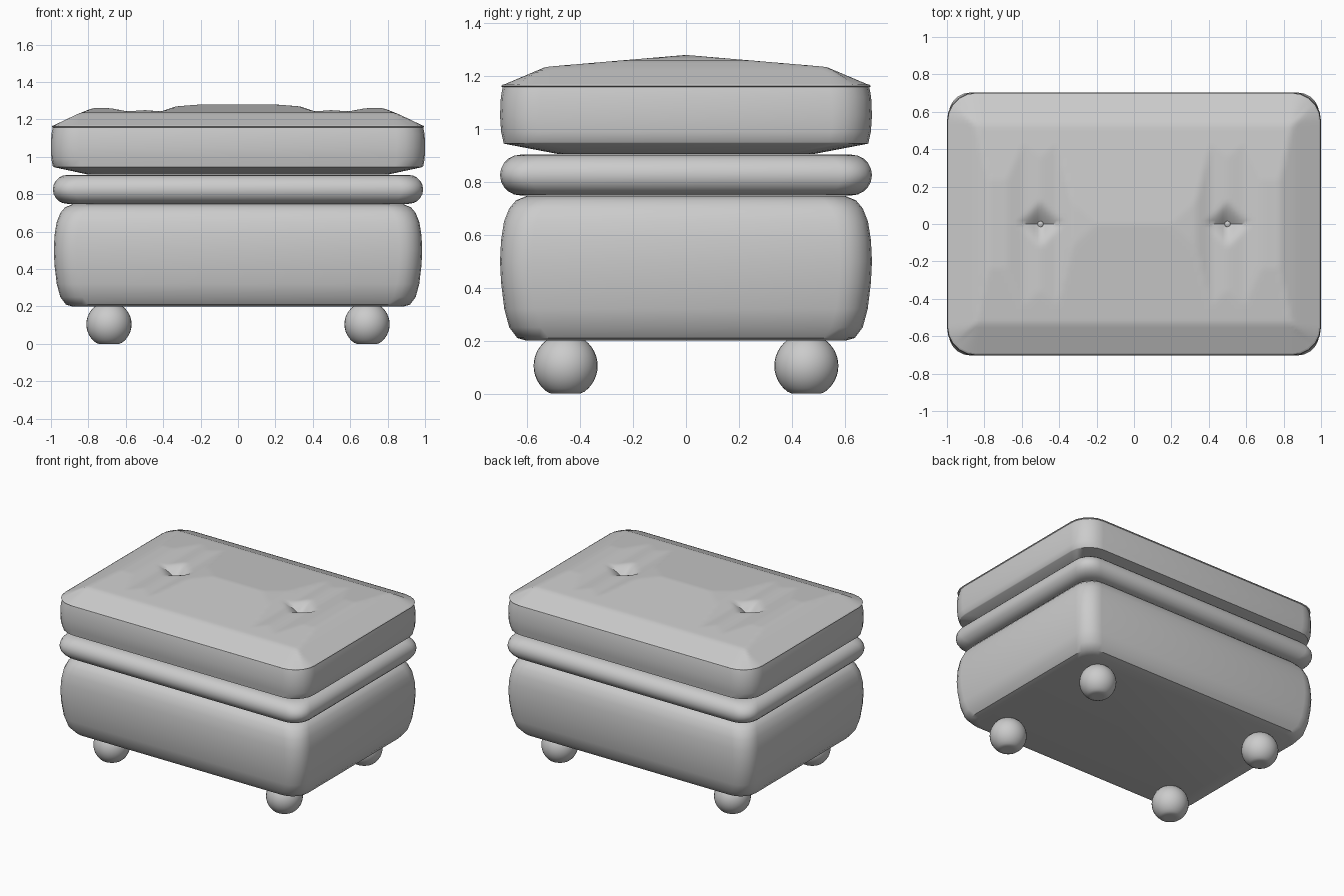
import bpy, bmesh, math
from mathutils import Vector

if "Cube" in bpy.data.objects:
    bpy.data.objects.remove(bpy.data.objects["Cube"])

grey = bpy.data.materials.new("grey_upholstery")
grey.use_nodes = True
colour = (0.6, 0.6, 0.6, 1)
grey.diffuse_color = colour
grey.node_tree.nodes["Principled BSDF"].inputs["Base Color"].default_value = colour


def finish(bm, name, angle=35):
    bmesh.ops.recalc_face_normals(bm, faces=bm.faces)
    mesh = bpy.data.meshes.new(name)
    bm.to_mesh(mesh)
    bm.free()
    mesh.materials.append(grey)
    obj = bpy.data.objects.new(name, mesh)
    bpy.context.collection.objects.link(obj)
    bpy.ops.object.select_all(action='DESELECT')
    obj.select_set(True)
    bpy.context.view_layer.objects.active = obj
    bpy.ops.object.shade_smooth_by_angle(angle=math.radians(angle))
    return obj


def loft(bm, rings, radius, steps=5, top=True):
    """Stack rounded rectangles given as (z, inset) from the largest outline."""
    loops = []
    for z, hx, hy in rings:
        loop = []
        for k, (sx, sy) in enumerate([(1, 1), (-1, 1), (-1, -1), (1, -1)]):
            for i in range(steps + 1):
                a = math.pi / 2 * (k + i / steps)
                loop.append(bm.verts.new((sx * (hx - radius) + radius * math.cos(a),
                                          sy * (hy - radius) + radius * math.sin(a), z)))
        loops.append(loop)
    for a, b in zip(loops, loops[1:]):
        for i in range(len(a)):
            j = (i + 1) % len(a)
            bm.faces.new((a[i], a[j], b[j], b[i]))
    bm.faces.new(loops[0][::-1])
    if top:
        bm.faces.new(loops[-1])


def lerp_table(table, t):
    for (a, va), (b, vb) in zip(table, table[1:]):
        if t <= b:
            return va + (vb - va) * (t - a) / (b - a)
    return table[-1][1]


# Padded base
bm = bmesh.new()
profile = [(0.2, 0.1), (0.21, 0.065), (0.25, 0.035), (0.32, 0.016), (0.42, 0.004),
           (0.5, 0), (0.58, 0.004), (0.65, 0.015), (0.7, 0.035), (0.73, 0.06), (0.747, 0.1)]
loft(bm, [(z, 0.985 - d, 0.703 - d) for z, d in profile], 0.12)
finish(bm, "base")

# Rounded band between base and cushion
bm = bmesh.new()
band = []
for i in range(11):
    a = math.pi * (i / 10 - 0.5)
    d = 0.077 * (1 - math.cos(a))
    band.append((0.826 + 0.077 * math.sin(a), 0.99 - d, 0.703 - d))
loft(bm, band, 0.115)
finish(bm, "middle_band")

# Cushion sides and underside
bm = bmesh.new()
loft(bm, [(0.905, 0.8, 0.48), (0.945, 0.985, 0.69), (0.95, 0.99, 0.69),
          (0.99, 0.998, 0.699), (1.05, 1.0, 0.703), (1.12, 0.998, 0.7),
          (1.158, 0.99, 0.693), (1.162, 0.997, 0.7), (1.168, 0.99, 0.693)],
     0.15, top=False)
finish(bm, "cushion_side")

# Cushion top: domed, with a shallow dip and a button tuft on each half
along_x = [(0, 1.28), (0.2, 1.28), (0.33, 1.27), (0.41, 1.243), (0.5, 1.25), (0.59, 1.243),
           (0.68, 1.26), (0.78, 1.26), (0.86, 1.228), (0.99, 1.166)]
along_y = [(0, 1.28), (0.53, 1.235), (0.693, 1.166)]
HX, HY, R = 0.99, 0.693, 0.15


def top_height(x, y):
    z = min(lerp_table(along_x, abs(x)), lerp_table(along_y, abs(y)))
    reach = abs(abs(x) - 0.5) + abs(y)
    return z - 0.07 * max(0, 1 - reach / 0.13) ** 1.5


bm = bmesh.new()
bmesh.ops.create_grid(bm, x_segments=100, y_segments=70, size=1)
for v in bm.verts:
    p = Vector((v.co.x * HX, v.co.y * HY))
    core = Vector((max(R - HX, min(HX - R, p.x)), max(R - HY, min(HY - R, p.y))))
    d = p - core
    z = top_height(p.x, p.y)
    if d.length > 0:
        d *= max(abs(d.x), abs(d.y)) / d.length
    v.co = (core.x + d.x, core.y + d.y, z)
finish(bm, "cushion_top", 40)

# Tuft buttons
for side, x in (("left", 0.5), ("right", -0.5)):
    bm = bmesh.new()
    bmesh.ops.create_uvsphere(bm, u_segments=12, v_segments=6, radius=0.018)
    for v in bm.verts:
        v.co = (v.co.x + x, v.co.y, v.co.z * 0.5 + 1.192)
    finish(bm, side + "_button")

# Ball feet, flattened where they meet the floor
for fb, y in (("front", -0.455), ("back", 0.455)):
    for side, x in (("left", 0.69), ("right", -0.69)):
        bm = bmesh.new()
        bmesh.ops.create_uvsphere(bm, u_segments=32, v_segments=20, radius=0.121)
        for v in bm.verts:
            v.co = (v.co.x + x, v.co.y + y, max(0, v.co.z + 0.105))
        finish(bm, f"{fb}_{side}_foot")
